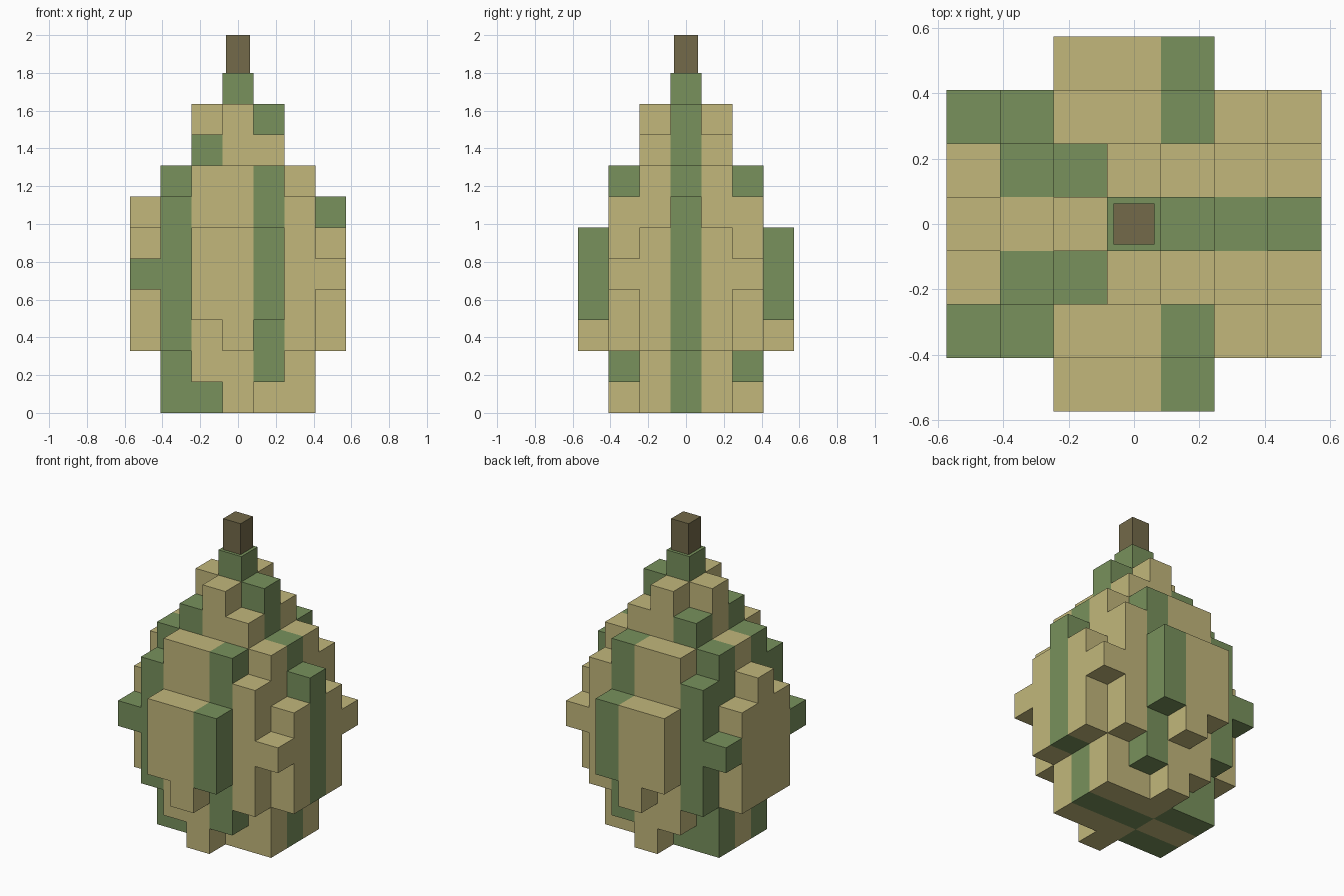
import bpy, bmesh, math
from mathutils import Vector

if "Cube" in bpy.data.objects:
    bpy.data.objects.remove(bpy.data.objects["Cube"])

U = 1.8 / 11          # block size
SQUASH = 1.05         # the body is slightly narrower front to back
# squared radius of each layer, bottom to top, in blocks
LAYERS = [5.1, 6, 10.2, 11, 13.3, 11, 9.2, 6, 3, 1.5, 0.5]


def material(name, rgb):
    m = bpy.data.materials.new(name)
    m.diffuse_color = (*rgb, 1)
    m.use_nodes = True
    m.node_tree.nodes["Principled BSDF"].inputs["Base Color"].default_value = m.diffuse_color
    return m


tan = material("pale_tan", (0.539, 0.474, 0.198))
green = material("leaf_green", (0.188, 0.283, 0.107))
brown = material("stem_brown", (0.172, 0.144, 0.067))


def make_object(name, bm, mats):
    mesh = bpy.data.meshes.new(name)
    bm.to_mesh(mesh)
    bm.free()
    for m in mats:
        mesh.materials.append(m)
    ob = bpy.data.objects.new(name, mesh)
    bpy.context.collection.objects.link(ob)
    return ob


def is_green(x, y):
    # five radial stripes around the vertical axis
    return math.cos(5 * math.atan2(y, x)) > 0.3


# Blocky striped body: outer faces of the filled blocks only
cells = {(x, y, z) for z, r2 in enumerate(LAYERS)
         for x in range(-3, 4) for y in range(-3, 4)
         if x * x + SQUASH * y * y <= r2}
bm = bmesh.new()
corners = {}


def vert(p):
    key = tuple(round(c * 2) for c in p)
    if key not in corners:
        corners[key] = bm.verts.new(p * U)
    return corners[key]


for c in sorted(cells):
    centre = Vector(c) + Vector((0, 0, 0.5))
    for axis in range(3):
        for sign in (-1, 1):
            n = Vector((0, 0, 0))
            n[axis] = sign
            if tuple(int(a + b) for a, b in zip(c, n)) in cells:
                continue
            a = Vector((0, 0, 0))
            a[(axis + 1) % 3] = 0.5
            b = n.cross(a)
            mid = centre + n * 0.5
            f = bm.faces.new([vert(mid + o) for o in (-a - b, a - b, a + b, b - a)])
            f.material_index = int(is_green(c[0], c[1]))
make_object("striped_body", bm, [tan, green])

# Square stem on top
bm = bmesh.new()
bmesh.ops.create_cube(bm, size=1)
bmesh.ops.scale(bm, vec=(0.125, 0.125, 0.2), verts=bm.verts)
bmesh.ops.translate(bm, vec=(0, 0, 1.9), verts=bm.verts)
make_object("stem", bm, [brown])
